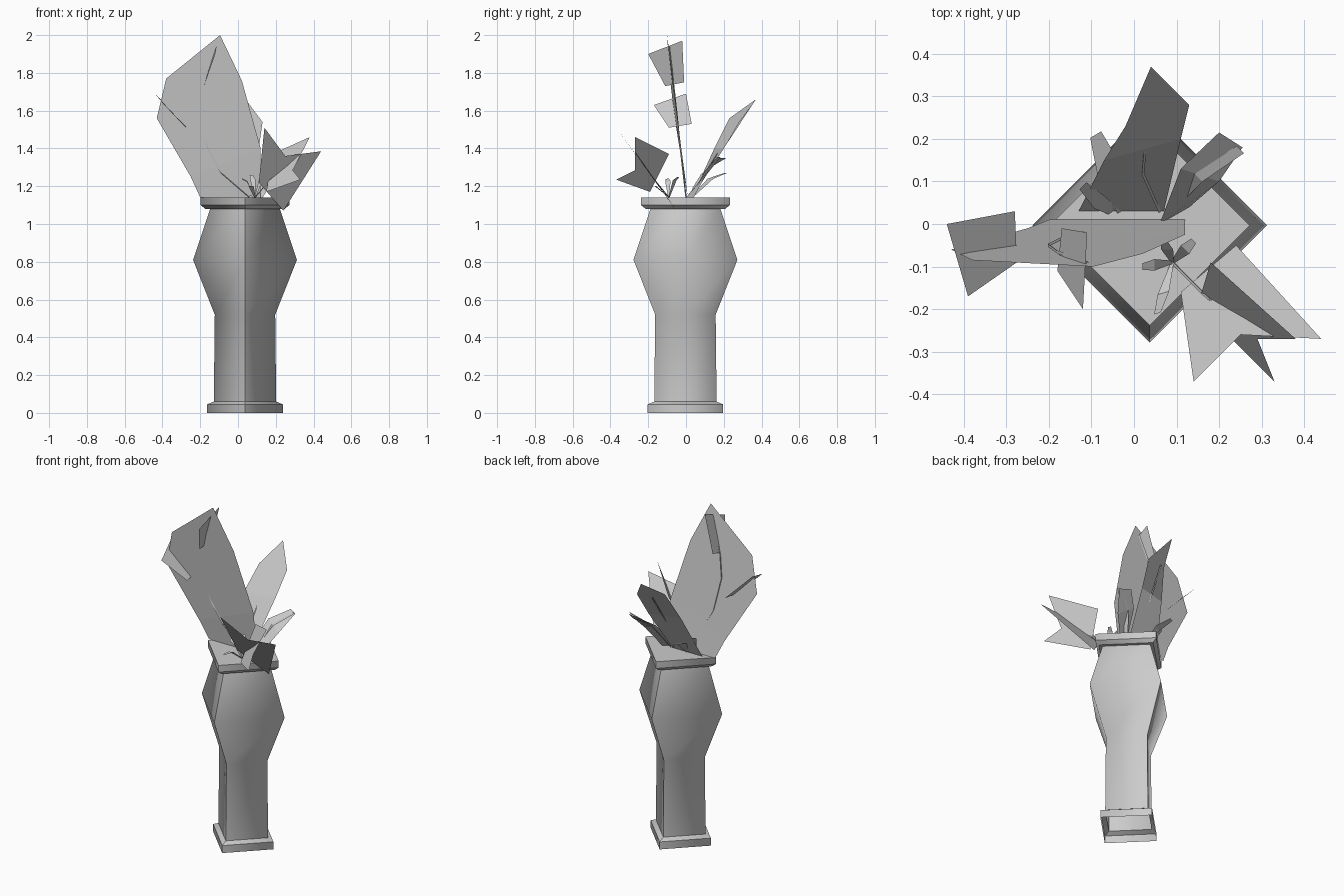
import bpy, bmesh, math
from mathutils import Vector

cube = bpy.data.objects.get("Cube")
if cube:
    bpy.data.objects.remove(cube, do_unlink=True)

grey = bpy.data.materials.new("plain_grey")
grey.use_nodes = True
grey.diffuse_color = (0.6, 0.6, 0.6, 1)
grey.node_tree.nodes["Principled BSDF"].inputs["Base Color"].default_value = (0.6, 0.6, 0.6, 1)


def add_object(name, bm):
    mesh = bpy.data.meshes.new(name)
    bm.to_mesh(mesh)
    bm.free()
    mesh.materials.append(grey)
    obj = bpy.data.objects.new(name, mesh)
    bpy.context.collection.objects.link(obj)
    return obj


def leaf(name, *outlines):
    """Flat leaf made of one or more polygons sharing a crease."""
    bm = bmesh.new()
    for outline in outlines:
        bm.faces.new([bm.verts.new(p) for p in outline])
    bmesh.ops.remove_doubles(bm, verts=bm.verts, dist=0.001)
    return add_object(name, bm)


def blade(name, path, widths, side):
    """Ribbon along a path, widened along the side direction."""
    bm = bmesh.new()
    side = Vector(side).normalized()
    rows = [[bm.verts.new(Vector(p) + side * s * w) for s in (-1, 1)]
            for p, w in zip(path, widths)]
    for a, b in zip(rows, rows[1:]):
        bm.faces.new((a[0], a[1], b[1], b[0]))
    return add_object(name, bm)


def stem(name, path, radius=0.004):
    """Thin three-sided stalk."""
    bm = bmesh.new()
    rings = []
    for p in path:
        rings.append([bm.verts.new(Vector(p) + radius * Vector((math.cos(a), math.sin(a), 0)))
                      for a in (0, math.tau / 3, 2 * math.tau / 3)])
    for a, b in zip(rings, rings[1:]):
        for i in range(3):
            j = (i + 1) % 3
            bm.faces.new((a[i], a[j], b[j], b[i]))
    return add_object(name, bm)


# Square vase turned on its corner: half diagonal and height of each ring
profile = [(0.2, 0), (0.2, 0.045), (0.165, 0.06), (0.16, 0.52), (0.275, 0.81),
           (0.185, 1.08), (0.21, 1.08), (0.235, 1.1), (0.235, 1.14)]
bm = bmesh.new()
rings = []
for r, z in profile:
    rings.append([bm.verts.new((0.037 + r * x, -0.003 + r * y, z))
                  for x, y in ((1, 0), (0, 1), (-1, 0), (0, -1))])
for a, b in zip(rings, rings[1:]):
    for i in range(4):
        j = (i + 1) % 4
        bm.faces.new((a[i], a[j], b[j], b[i])).smooth = True
bm.faces.new(rings[-1])
# Crease the front and back corners and the base and rim mouldings
for e in bm.edges:
    a, b = (v.co for v in e.verts)
    level = abs(a.z - b.z) < 0.001
    front_or_back = abs(a.x - 0.037) < 0.01 and abs(b.x - 0.037) < 0.01
    if (level and not 0.1 < a.z < 1.05) or (not level and front_or_back):
        e.smooth = False
add_object("vase", bm)

# Tall leaf with its crossing leaflets and stalk
crease_l, crease_r = (-0.25, -0.01, 1.25), (0.12, -0.025, 1.4)
leaf("tall_leaf",
     [(-0.2, 0.01, 1.14), (0.12, 0.01, 1.14), crease_r, crease_l],
     [crease_l, crease_r, (0.02, -0.07, 1.76), (-0.095, -0.1, 2.0),
      (-0.38, -0.085, 1.77), (-0.43, -0.06, 1.56)])
leaf("upper_leaflet", [(-0.11, -0.02, 1.97), (-0.12, -0.2, 1.9),
                       (-0.18, -0.11, 1.73), (-0.17, -0.01, 1.75)])
leaf("lower_leaflet", [(-0.44, 0, 1.69), (-0.39, -0.17, 1.63),
                       (-0.275, -0.09, 1.51), (-0.28, 0.03, 1.53)])
stem("tall_stem", [(0.06, 0.0, 1.14), (-0.09, -0.015, 1.27), (-0.16, -0.03, 1.4),
                   (-0.2, -0.05, 1.6), (-0.18, -0.065, 1.73), (-0.11, -0.09, 1.94)])

# Leaf leaning to the back
back_l, back_r = (-0.07, 0.15, 1.4), (0.11, 0.2, 1.4)
leaf("back_leaf",
     [(-0.13, 0.03, 1.14), (0.07, 0.03, 1.14), back_r, back_l],
     [back_l, back_r, (0.13, 0.28, 1.54), (0.04, 0.37, 1.66), (-0.02, 0.23, 1.56)])
stem("back_stem", [(0.06, 0.03, 1.14), (0.02, 0.12, 1.3), (0.035, 0.27, 1.54)])

# Two crossed swallowtail leaves at the front corner
leaf("wide_forked_leaf", [(0.14, -0.37, 1.51), (0.25, -0.26, 1.36), (0.44, -0.27, 1.385),
                          (0.24, -0.05, 1.07), (0.11, -0.16, 1.22)])
leaf("upright_forked_leaf", [(0.38, -0.27, 1.46), (0.29, -0.27, 1.285), (0.33, -0.37, 1.235),
                             (0.15, -0.19, 1.17), (0.18, -0.09, 1.37)])
stem("forked_stem", [(0.09, -0.09, 1.14), (0.18, -0.18, 1.25)])

# Curved leaf arching to the back corner
leaf("arched_leaf",
     [(0.06, 0.0, 1.14), (0.13, 0.04, 1.14), (0.2, 0.1, 1.25), (0.11, 0.13, 1.3)],
     [(0.11, 0.13, 1.3), (0.2, 0.1, 1.25), (0.255, 0.18, 1.35), (0.2, 0.215, 1.35)])
blade("arched_sprig", [(0.08, 0.03, 1.14), (0.15, 0.11, 1.28), (0.25, 0.175, 1.355)],
      (0.008, 0.015, 0.012), (1, -1, 0))

# Small sprigs
blade("back_sprig", [(-0.03, 0.03, 1.14), (-0.06, 0.13, 1.24), (-0.09, 0.21, 1.27)],
      (0.01, 0.03, 0.015), (1, 0.6, 0))
blade("side_sprig", [(-0.05, 0.03, 1.14), (-0.08, 0.05, 1.2), (-0.12, 0.09, 1.27)],
      (0.012, 0.02, 0.012), (1, 1, 0.4))
sprig_tips = [((0.14, -0.04, 1.25), (1, -1, 0)), ((0.02, -0.1, 1.24), (0, 1, 0.3)),
              ((0.055, -0.21, 1.2), (1, 0.3, 0)), ((0.07, -0.04, 1.26), (1, 0, 0))]
root = Vector((0.09, -0.09, 1.14))
for n, (tip, side) in enumerate(sprig_tips, 1):
    tip = Vector(tip)
    middle = root.lerp(tip, 0.6) + Vector((0, 0, 0.025))
    blade(f"front_sprig_{n}", [root, middle, tip], (0.004, 0.014, 0.008), side)
